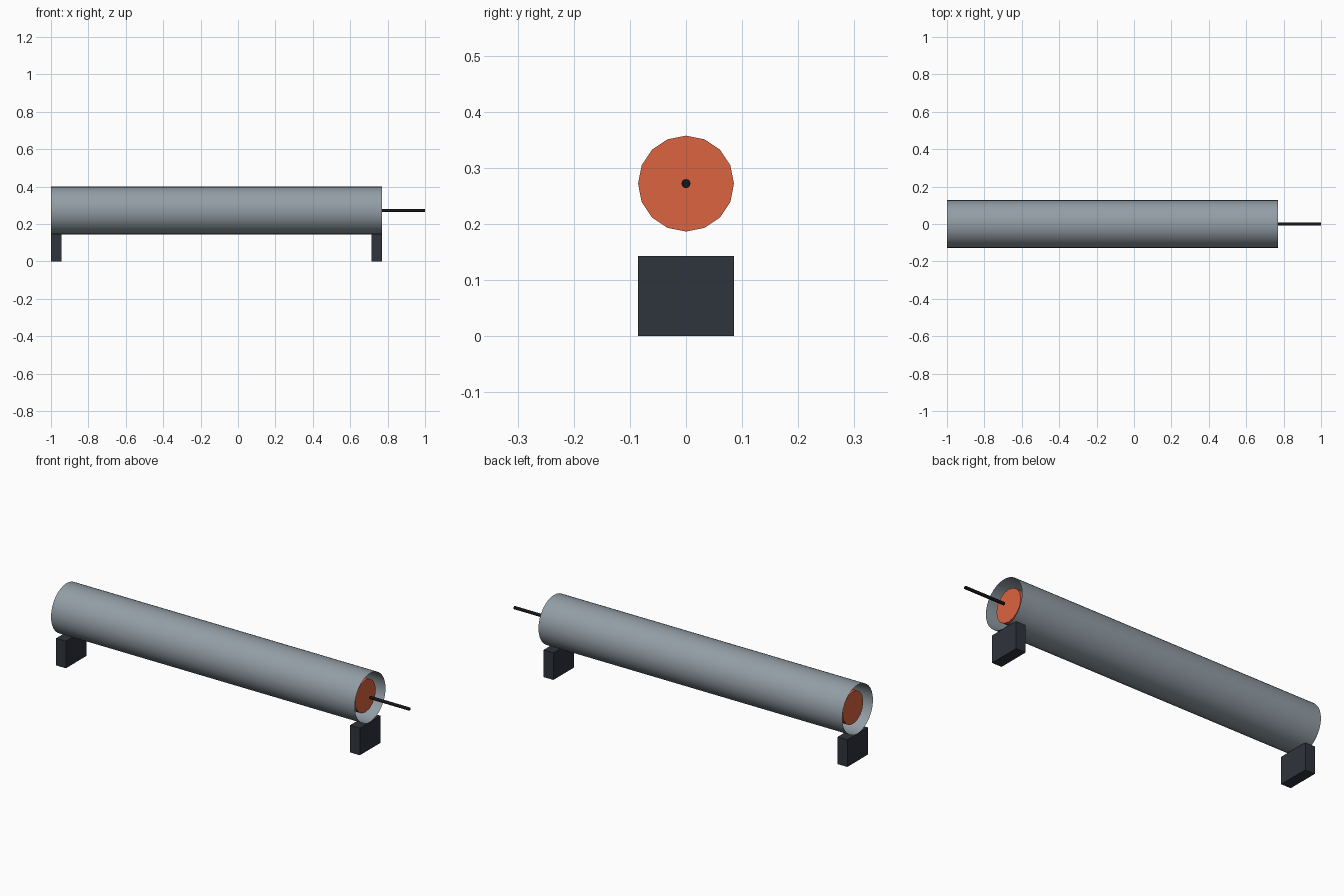
import bpy, math

if "Cube" in bpy.data.objects:
    bpy.data.objects.remove(bpy.data.objects["Cube"])

X0, X1 = -1.0, 0.77      # barrel ends
CZ = 0.272               # axis height
R = 0.128                # barrel radius


def material(name, rgb):
    m = bpy.data.materials.new(name)
    m.diffuse_color = (*rgb, 1)
    m.use_nodes = True
    m.node_tree.nodes["Principled BSDF"].inputs["Base Color"].default_value = m.diffuse_color
    return m


def rod_x(name, r, x0, x1, sides, mat=None, caps='NGON'):
    """Cylinder along x between x0 and x1."""
    bpy.ops.mesh.primitive_cylinder_add(
        vertices=sides, radius=r, depth=x1 - x0, end_fill_type=caps,
        location=((x0 + x1) / 2, 0, CZ), rotation=(0, math.pi / 2, 0))
    o = bpy.context.object
    o.name = name
    if mat:
        o.data.materials.append(mat)
    bpy.ops.object.shade_smooth_by_angle(angle=math.radians(40))
    return o


def block(name, x0, x1, mat):
    """Support block under the barrel."""
    bpy.ops.mesh.primitive_cube_add(size=1, location=((x0 + x1) / 2, 0, 0.0715))
    o = bpy.context.object
    o.name = name
    o.scale = (x1 - x0, 0.171, 0.143)
    o.data.materials.append(mat)


orange = material("orange", (0.71, 0.125, 0.05))
dark = material("dark", (0.028, 0.033, 0.045))
black = material("black", (0.008, 0.008, 0.01))

# open thin-walled barrel
rod_x("barrel", R, X0, X1, 32, material("steel", (0.29, 0.34, 0.38)), caps='NOTHING')
# slightly recessed core
rod_x("core", 0.0855, X0 + 0.027, X1 - 0.027, 16, orange)
# thin shaft at the right end
rod_x("shaft", 0.008, X1, 1.0, 12, black)
# feet
block("left_foot", X0, X0 + 0.057, dark)
block("right_foot", X1 - 0.057, X1, dark)
